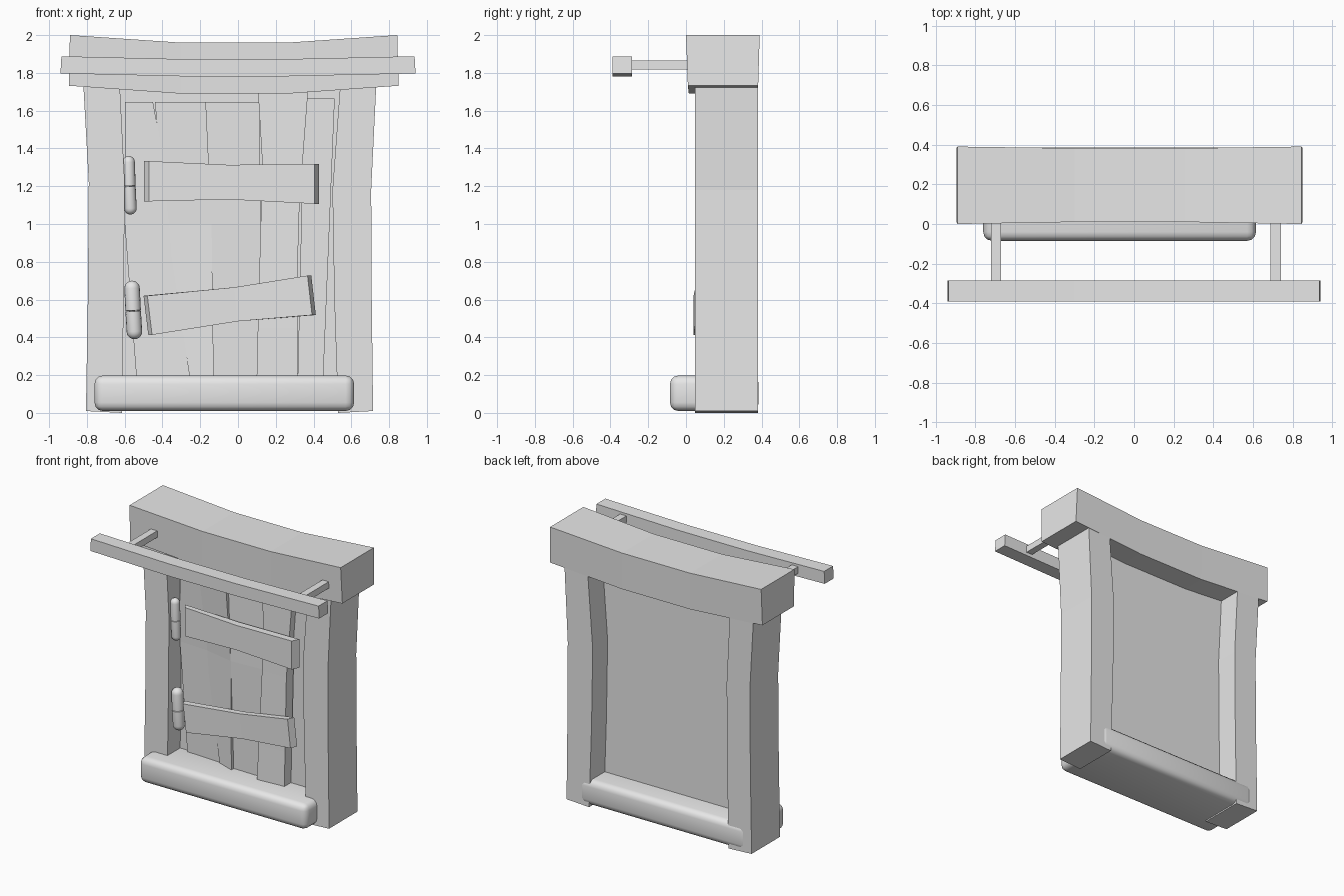
import bpy, bmesh
from mathutils import Matrix, Vector

cube = bpy.data.objects.get("Cube")
if cube:
    bpy.data.objects.remove(cube, do_unlink=True)

grey = bpy.data.materials.new("plain_grey")
grey.use_nodes = True
grey.diffuse_color = (0.8, 0.8, 0.8, 1)
grey.node_tree.nodes["Principled BSDF"].inputs["Base Color"].default_value = grey.diffuse_color


def finish(name, bm, smooth=False):
    bmesh.ops.recalc_face_normals(bm, faces=bm.faces)
    for f in bm.faces:
        f.smooth = smooth
    mesh = bpy.data.meshes.new(name)
    bm.to_mesh(mesh)
    bm.free()
    mesh.materials.append(grey)
    ob = bpy.data.objects.new(name, mesh)
    bpy.context.collection.objects.link(ob)
    if smooth:
        bpy.ops.object.select_all(action='DESELECT')
        ob.select_set(True)
        bpy.context.view_layer.objects.active = ob
        bpy.ops.object.shade_smooth_by_angle(angle=0.7)
    return ob


def slab(name, rows, front, back, taper=0.0):
    """Bent board: each row is one edge pair (x1, z1, x2, z2).
    Front and back depths are one number, or a (first, second) pair for every row."""
    bm = bmesh.new()
    fronts, backs = [d if isinstance(d, list) else [(d, d)] * len(rows) for d in (front, back)]
    rings = []
    for i, (x1, z1, x2, z2) in enumerate(rows):
        # a tapered board is shorter at its front face
        end = -taper if i == 0 else taper if i == len(rows) - 1 else 0
        (f1, f2), (b1, b2) = fronts[i], backs[i]
        co = [(x1 - end, f1, z1), (x2 - end, f2, z2), (x2, b2, z2), (x1, b1, z1)]
        rings.append([bm.verts.new(c) for c in co])
    for a, b in zip(rings, rings[1:]):
        for k in range(4):
            n = (k + 1) % 4
            bm.faces.new((a[k], a[n], b[n], b[k]))
    bm.faces.new(rings[0])
    bm.faces.new(rings[-1])
    return finish(name, bm)


def box(name, lo, hi, bevel=0.0, segments=1):
    lo, hi = Vector(lo), Vector(hi)
    bm = bmesh.new()
    size = Matrix.Diagonal((*(hi - lo), 1))
    bmesh.ops.create_cube(bm, size=1, matrix=Matrix.Translation((lo + hi) / 2) @ size)
    if bevel:
        bmesh.ops.bevel(bm, geom=list(bm.edges), offset=bevel, segments=segments,
                        profile=0.5, affect='EDGES')
    return finish(name, bm, bool(bevel))


def barrel(name, inner, outer, radius):
    """Cylinder with a dome at its outer end and a nearly flat inner end."""
    inner, outer = Vector(inner), Vector(outer)
    axis = outer - inner
    bm = bmesh.new()
    bmesh.ops.create_uvsphere(bm, u_segments=16, v_segments=10, radius=radius)
    for v in bm.verts:
        if v.co.z > -.001:
            v.co.z += axis.length - radius
        else:
            # the lower half becomes a straight wall with a small rounded foot
            v.co.z = (v.co.z + radius) * 0.15
            flat = v.co.xy.length
            if flat > radius * .5:
                v.co.xy *= radius * (1 if flat > radius * .7 else .9) / flat
    turn = axis.to_track_quat('Z', 'Y').to_matrix().to_4x4()
    bmesh.ops.transform(bm, matrix=Matrix.Translation(inner) @ turn, verts=bm.verts)
    return finish(name, bm, True)


# Frame: two bent posts and a sagging lintel
slab("right_post", [(-.805, .01, -.615, 0), (-.795, .6, -.605, .6), (-.79, 1.22, -.6, 1.22),
                    (-.82, 1.76, -.627, 1.76)], .047, .38)
slab("left_post", [(.53, 0, .715, .01), (.51, .6, .708, .6), (.50, 1.18, .705, 1.18),
                   (.543, 1.76, .733, 1.76)], .047, .38)
slab("lintel", [(-.895, 1.732, -.89, 2), (-.3, 1.69, -.3, 1.96),
                (.26, 1.69, .26, 1.96), (.85, 1.732, .843, 2)],
     [(.01, 0), (.015, .01), (.015, .01), (.01, 0)],
     [(.382, .39), (.378, .382), (.378, .382), (.382, .39)])

# Hanging bar and its two supports
slab("front_bar", [(-.94, 1.797, -.935, 1.888), (-.3, 1.782, -.3, 1.873),
                   (.26, 1.782, .26, 1.873), (.94, 1.797, .935, 1.888)], -.39, -.285)
for side, x in (("right", -.695), ("left", .715)):
    box(side + "_bar_support", (x - .026, -.3, 1.817), (x + .026, .05, 1.866))

# Door: backing sheet and uneven, slightly twisted planks
box("door_backing", (-.7, .195, .1), (.6, .205, 1.78))
slab("door_plank_1", [(-.535, .15, -.25, .15), (-.6, 1, -.33, 1), (-.597, 1.645, -.45, 1.645)],
     [(.175, .16), (.175, .16), (.175, .15)], .2)
slab("door_plank_2", [(-.25, .15, -.128, .15), (-.38, 1, -.14, 1), (-.44, 1.645, -.17, 1.645)],
     [(.15, .105), (.165, .115), (.15, .09)], .2)
slab("door_plank_3", [(-.128, .15, .11, .15), (-.14, 1, .12, 1), (-.17, 1.645, .112, 1.645)],
     [(.135, .13), (.115, .13), (.125, .135)], .2)
slab("door_plank_4", [(.098, .15, .315, .15), (.105, .45, .315, .45), (.12, 1, .32, 1),
                      (.13, 1.3, .34, 1.3), (.105, 1.72, .372, 1.72)],
     [(.08, .095), (.09, .1), (.11, .11), (.115, .115), (.12, .12)], .2)
slab("door_plank_5", [(.315, .15, .45, .15), (.35, 1.665, .512, 1.665)], .17, .2)

# Cross straps nailed over the planks
slab("upper_strap", [(-.497, 1.12, -.497, 1.333), (-.05, 1.13, -.05, 1.313),
                     (.43, 1.107, .43, 1.318)],
     .052, [(.09, .09), (.105, .105), (.105, .105)], .025)
slab("lower_strap", [(-.475, .413, -.5, .62), (.0, .485, -.02, .665),
                     (.412, .518, .388, .727)],
     [(.04, .04), (.05, .05), (.055, .055)], [(.085, .085), (.095, .095), (.105, .105)], .02)

# Two-part hinges
for name, mid, top, low, r in (
        ("upper", (-.575, .09, 1.2), (-.58, .09, 1.36), (-.568, .09, 1.05), .033),
        ("lower", (-.555, .09, .54), (-.563, .09, .70), (-.546, .09, .39), .041)):
    barrel(name + "_hinge_top", mid, top, r)
    barrel(name + "_hinge_bottom", mid, low, r)

# Rounded threshold log
box("threshold", (-.76, -.085, .01), (.615, .385, .198), .045, 3)
